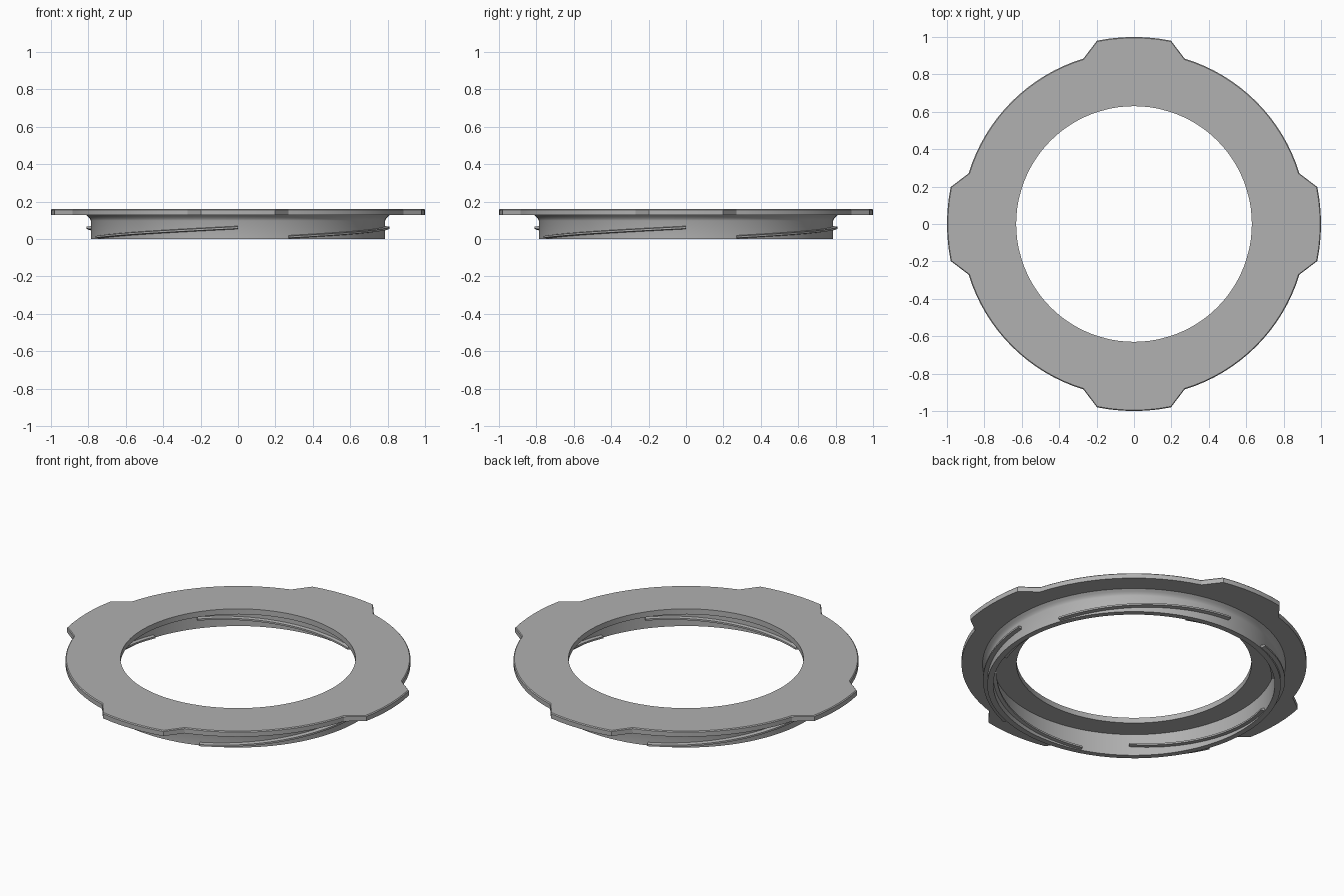
import bpy, bmesh
from math import sin, cos, pi, radians

if "Cube" in bpy.data.objects:
    bpy.data.objects.remove(bpy.data.objects["Cube"], do_unlink=True)

grey = bpy.data.materials.new("matte grey")
grey.use_nodes = True
colour = (0.44, 0.44, 0.44, 1)
grey.diffuse_color = colour
grey.node_tree.nodes["Principled BSDF"].inputs["Base Color"].default_value = colour


def polar(r, a, z):
    return (r * cos(a), r * sin(a), z)


def sweep(name, sections, closed):
    """Skin a run of cross-sections; closed runs wrap, open runs get end caps."""
    bm = bmesh.new()
    rings = [[bm.verts.new(p) for p in s] for s in sections]
    n = len(rings[0])
    for i in range(len(rings) if closed else len(rings) - 1):
        a, b = rings[i], rings[(i + 1) % len(rings)]
        for j in range(n):
            k = (j + 1) % n
            bm.faces.new((a[j], b[j], b[k], a[k]))
    if not closed:
        bm.faces.new(rings[0])
        bm.faces.new(rings[-1][::-1])
    bmesh.ops.recalc_face_normals(bm, faces=bm.faces)
    mesh = bpy.data.meshes.new(name)
    bm.to_mesh(mesh)
    bm.free()
    mesh.materials.append(grey)
    ob = bpy.data.objects.new(name, mesh)
    bpy.context.collection.objects.link(ob)
    bpy.ops.object.select_all(action='DESELECT')
    ob.select_set(True)
    bpy.context.view_layer.objects.active = ob
    bpy.ops.object.shade_smooth_by_angle(angle=radians(25))
    return ob


# Flange outline: a disc with four grip tabs
outline = []
for quarter in range(4):
    base = quarter * 90
    outline += [(base + a, 1.0) for a in (-11.4, -7.6, -3.8, 0, 3.8, 7.6, 11.4)]
    outline += [(base + 17 + 56 * i / 16, 0.925) for i in range(17)]

INNER, LOW, HIGH, BEVEL = 0.63, 0.128, 0.16, 0.005
sections = []
for deg, r in outline:
    a = radians(deg)
    sections.append([polar(INNER, a, LOW), polar(r, a, LOW),
                     polar(r, a, HIGH - BEVEL), polar(r - BEVEL, a, HIGH),
                     polar(INNER, a, HIGH)])
sweep("tabbed_flange", sections, True)

# Collar below the flange, flaring out where they meet
collar = [(0.755, 0), (0.787, 0), (0.787, 0.098), (0.791, 0.108),
          (0.8, 0.118), (0.815, 0.13), (0.755, 0.13)]
sweep("collar", [[polar(r, 2 * pi * i / 96, z) for r, z in collar]
                 for i in range(96)], True)


# Rising thread segments, four outside and four inside the collar
def thread(name, start, root, tip):
    steps = 24
    runs = []
    for i in range(steps + 1):
        t = i / steps
        a, z = radians(start + 70 * t), 0.011 + 0.05 * t
        runs.append([polar(root, a, z - 0.009), polar(tip, a, z - 0.005),
                     polar(tip, a, z + 0.005), polar(root, a, z + 0.009)])
    sweep(name, runs, False)


for q in range(4):
    thread(f"outer_thread_{q + 1}", 90 * q + 20, 0.78, 0.81)
    thread(f"inner_thread_{q + 1}", 90 * q - 18, 0.762, 0.735)
